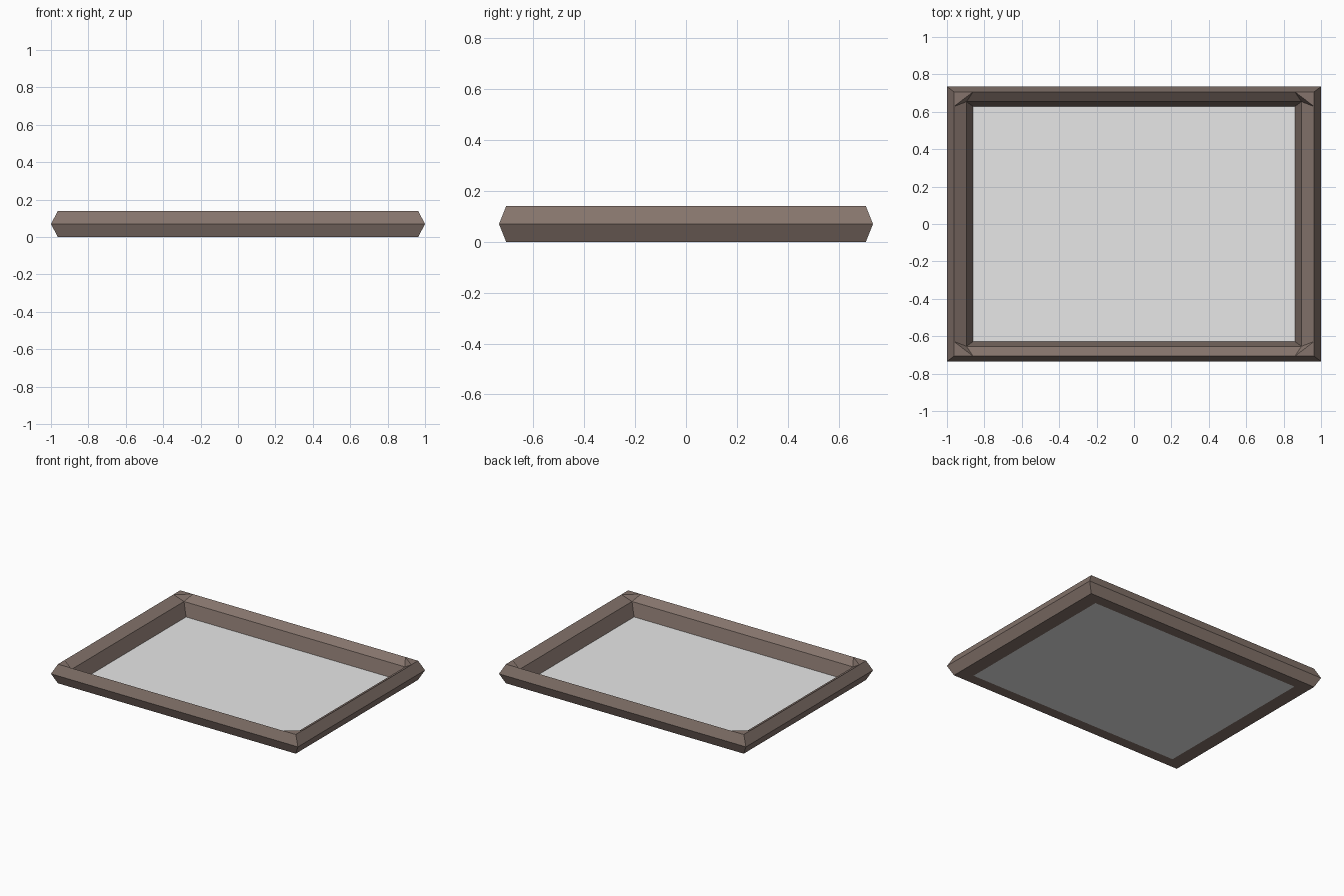
import bpy
import bmesh

if "Cube" in bpy.data.objects:
    bpy.data.objects.remove(bpy.data.objects["Cube"], do_unlink=True)


def make_material(name, colour):
    mat = bpy.data.materials.new(name)
    mat.use_nodes = True
    mat.diffuse_color = (*colour, 1)
    mat.node_tree.nodes["Principled BSDF"].inputs["Base Color"].default_value = (*colour, 1)
    return mat


def make_object(name, bm, mat):
    mesh = bpy.data.meshes.new(name)
    bm.to_mesh(mesh)
    bm.free()
    mesh.materials.append(mat)
    obj = bpy.data.objects.new(name, mesh)
    bpy.context.collection.objects.link(obj)
    return obj


SIGNS = [(-1, -1), (1, -1), (1, 1), (-1, 1)]


def ring(bm, x, y, z):
    """Four corner vertices of a rectangle, counter-clockwise."""
    return [bm.verts.new((sx * x, sy * y, z)) for sx, sy in SIGNS]


brown = make_material("brown wood", (0.235, 0.175, 0.15))
white = make_material("pale panel", (0.8, 0.8, 0.8))

# Rectangular frame: pointed outer edge, inward-sloping top, steep inner wall
bm = bmesh.new()
OUT_X, OUT_Y, IN_X, IN_Y, TOP = 0.963, 0.707, 0.86, 0.628, 0.14
bottom_inner = ring(bm, IN_X, IN_Y, 0)
bottom_outer = ring(bm, OUT_X, OUT_Y, 0)
rim = ring(bm, 1, 0.735, TOP / 2)
corner = ring(bm, OUT_X, OUT_Y, TOP)
on_long = ring(bm, IN_X, OUT_Y, TOP)     # corner cut points on front and back
on_short = ring(bm, OUT_X, IN_Y, TOP)    # corner cut points on the two ends
lip = ring(bm, 0.895, 0.654, 0.097)

for i in range(4):
    j = (i + 1) % 4
    side = on_long if i % 2 == 0 else on_short
    other = on_short if i % 2 == 0 else on_long
    bm.faces.new((bottom_inner[i], bottom_inner[j], bottom_outer[j], bottom_outer[i]))
    bm.faces.new((bottom_outer[i], bottom_outer[j], rim[j], rim[i]))
    bm.faces.new((rim[i], rim[j], corner[j], side[j], side[i], corner[i]))
    bm.faces.new((side[i], side[j], lip[j], lip[i]))
    bm.faces.new((lip[i], lip[j], bottom_inner[j], bottom_inner[i]))
    # flat corner triangle and the facet below it
    bm.faces.new((corner[i], side[i], other[i]))
    bm.faces.new((side[i], lip[i], other[i]))
bmesh.ops.recalc_face_normals(bm, faces=bm.faces)
make_object("frame", bm, brown)

# Thin panel closing the bottom of the frame
bm = bmesh.new()
low = ring(bm, IN_X, IN_Y, 0)
high = ring(bm, IN_X, IN_Y, 0.003)
bm.faces.new(low[::-1])
bm.faces.new(high)
for i in range(4):
    j = (i + 1) % 4
    bm.faces.new((low[i], low[j], high[j], high[i]))
make_object("panel", bm, white)
